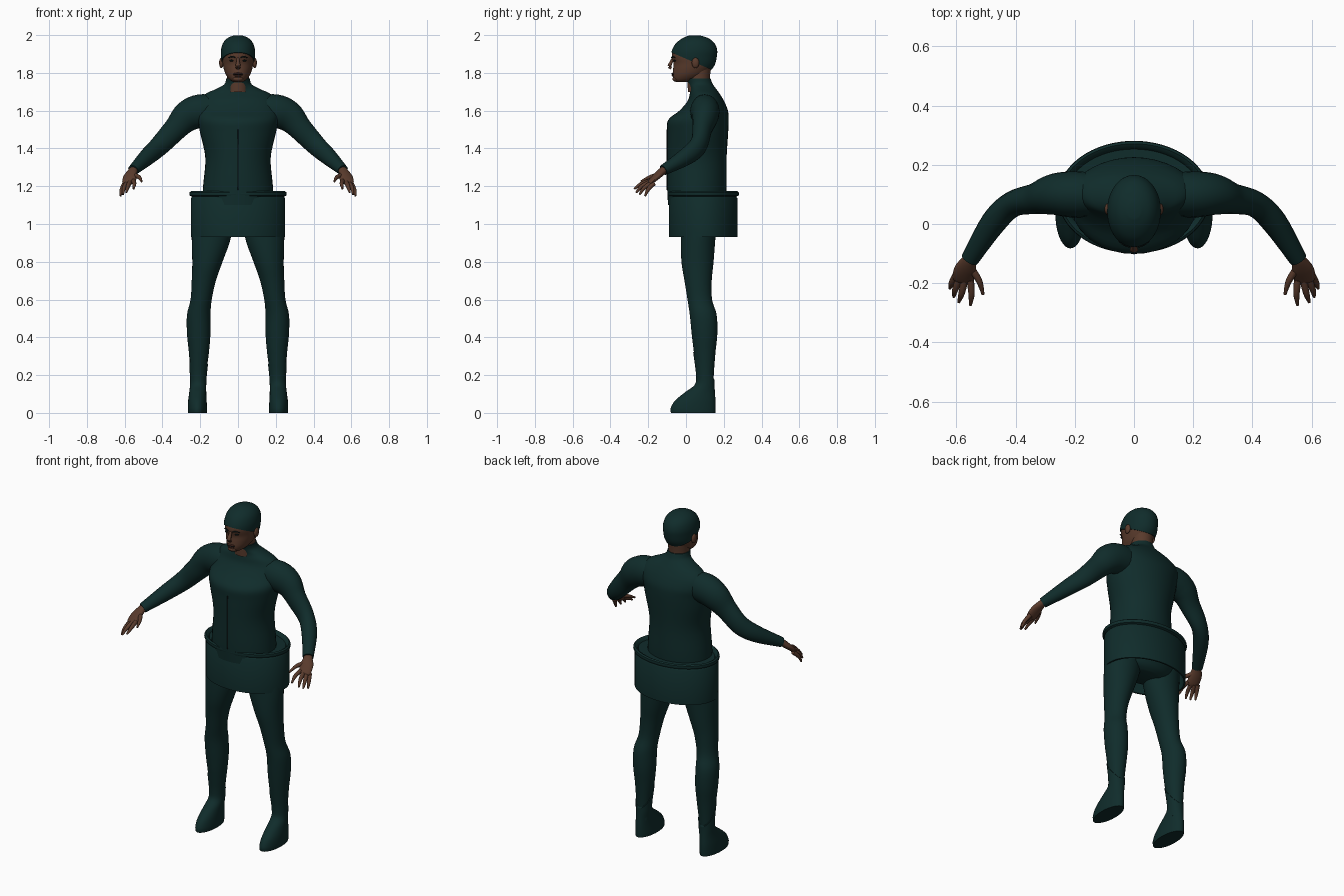
import bpy, bmesh
from math import sin, cos, pi, radians
from mathutils import Vector

cube = bpy.data.objects.get("Cube")
if cube:
    bpy.data.objects.remove(cube)


def material(name, rgb):
    m = bpy.data.materials.new(name)
    m.use_nodes = True
    m.diffuse_color = (*rgb, 1)
    bsdf = m.node_tree.nodes["Principled BSDF"]
    bsdf.inputs["Base Color"].default_value = (*rgb, 1)
    bsdf.inputs["Roughness"].default_value = 0.7
    return m


SUIT = material("dark teal suit", (0.005, 0.025, 0.024))
SKIN = material("brown skin", (0.1, 0.043, 0.025))
DARK = material("dark trim", (0.004, 0.009, 0.009))
LIPS = material("lip brown", (0.07, 0.024, 0.016))
made = []


def finish(name, bm, mat):
    bmesh.ops.recalc_face_normals(bm, faces=bm.faces)
    me = bpy.data.meshes.new(name)
    bm.to_mesh(me)
    bm.free()
    me.materials.append(mat)
    ob = bpy.data.objects.new(name, me)
    bpy.context.collection.objects.link(ob)
    made.append(ob)
    return ob


def smooth_rows(rows, steps):
    """Catmull-Rom interpolation between rows of section values."""
    out, last = [], len(rows) - 1
    for i in range(last):
        a, b, c, d = rows[max(i - 1, 0)], rows[i], rows[i + 1], rows[min(i + 2, last)]
        for k in range(steps):
            t = k / steps
            out.append([q + t / 2 * (r - p + t * (2 * p - 5 * q + 4 * r - s + t * (3 * (q - r) + s - p)))
                        for p, q, r, s in zip(a, b, c, d)])
    return out + [list(rows[last])]


def bridge(sections):
    """Skin a list of point rings and close both ends."""
    bm = bmesh.new()
    rings = [[bm.verts.new(p) for p in ring] for ring in sections]
    n = len(rings[0])
    for lo, hi in zip(rings, rings[1:]):
        for i in range(n):
            j = (i + 1) % n
            bm.faces.new((lo[i], lo[j], hi[j], hi[i]))
    bm.faces.new(rings[0])
    bm.faces.new(rings[-1])
    return bm


def stack(name, rows, mat, side=1, steps=4, n=36, grow=0, cut=None):
    """Level sections: height, half width, front y, back y, optional centre x."""
    rows = [r if len(r) == 5 else (*r, 0) for r in rows]
    sections = []
    for z, w, f, b, cx in smooth_rows(rows, steps):
        sections.append([(side * cx + w * cos(2 * pi * i / n),
                          (f + b) / 2 + (b - f) / 2 * sin(2 * pi * i / n), z) for i in range(n)])
    bm = bridge(sections)
    if grow:
        bmesh.ops.recalc_face_normals(bm, faces=bm.faces)
        bm.normal_update()
        for v, nrm in [(v, v.normal.copy()) for v in bm.verts]:
            v.co += nrm * grow
    if cut:
        point, normal = cut
        bmesh.ops.bisect_plane(bm, geom=bm.verts[:] + bm.edges[:] + bm.faces[:],
                               plane_co=point, plane_no=normal, clear_inner=True)
        edges = [e for e in bm.edges if e.is_boundary]
        bmesh.ops.holes_fill(bm, edges=edges, sides=0)
    return finish(name, bm, mat)


def tube(name, rows, mat, side=1, steps=5, n=20):
    """Sections along a path: x, y, z, radius across, radius through."""
    rows = smooth_rows([(side * r[0], *r[1:]) for r in rows], steps)
    pts = [Vector(r[:3]) for r in rows]
    sections = []
    for i, r in enumerate(rows):
        t = (pts[min(i + 1, len(pts) - 1)] - pts[max(i - 1, 0)]).normalized()
        u = t.cross(Vector((0, 0, 1))).normalized()
        v = u.cross(t)
        sections.append([pts[i] + u * r[3] * cos(2 * pi * k / n) + v * r[4] * sin(2 * pi * k / n)
                         for k in range(n)])
    return finish(name, bridge(sections), mat)


def blob(name, centre, size, mat):
    bm = bmesh.new()
    bmesh.ops.create_uvsphere(bm, u_segments=16, v_segments=10, radius=1)
    bmesh.ops.scale(bm, vec=size, verts=bm.verts)
    bmesh.ops.translate(bm, vec=centre, verts=bm.verts)
    return finish(name, bm, mat)


# Torso with collar
stack("torso", [(1.1, .19, -.095, .21), (1.2, .185, -.1, .215), (1.35, .173, -.1, .215),
                (1.48, .2, -.1, .223), (1.55, .213, -.095, .226), (1.6, .215, -.035, .222),
                (1.65, .205, .008, .202), (1.69, .17, .02, .178), (1.715, .115, .022, .16),
                (1.74, .072, .012, .142), (1.77, .063, 0, .13)], SUIT)
stack("zipper", [(1.18, .004, -.104, -.09), (1.5, .004, -.104, -.09)], DARK, steps=1, n=8)
stack("pelvis", [(.93, .1, .01, .15), (.96, .17, -.02, .185), (1.05, .2, -.05, .215), (1.13, .19, -.08, .21)], SUIT)

# Flared waist skirt: hollow wall, groove, raised rim and sunken deck
wall = [(1.1, .235), (.93, .241), (.93, .25), (1.135, .25), (1.145, .243), (1.15, .255),
        (1.158, .258), (1.168, .256), (1.174, .248), (1.168, .237), (1.155, .23), (1.155, .17)]
stack("waist_skirt", [(z, w, .091 - (w - .068), .091 + (w - .068)) for z, w in wall], SUIT, steps=1, n=64)

# Head, neck and cap
skull = [(1.753, .026, -.055, .02), (1.765, .045, -.067, .065), (1.79, .064, -.07, .105),
         (1.82, .075, -.068, .132), (1.85, .081, -.066, .15), (1.885, .085, -.075, .158),
         (1.92, .085, -.069, .16), (1.955, .075, -.048, .146), (1.98, .053, -.014, .115),
         (1.994, .02, .02, .07)]
stack("head", skull, SKIN)
stack("neck", [(1.7, .058, .01, .125), (1.77, .058, .008, .126), (1.84, .06, .01, .135)], SKIN)
stack("cap", skull, SUIT, grow=.005, cut=((0, -.07, 1.905), (0, .09, .21)))

# Face
tube("nose", [(0, -.066, 1.883, .008, .006), (0, -.077, 1.86, .009, .008), (0, -.087, 1.836, .014, .01),
              (0, -.079, 1.823, .011, .006)], SKIN)
blob("upper_lip", (0, -.068, 1.796), (.024, .009, .005), LIPS)
blob("lower_lip", (0, -.067, 1.785), (.02, .009, .005), LIPS)
blob("mouth_line", (0, -.07, 1.7905), (.026, .007, .0018), DARK)
blob("chin", (0, -.055, 1.768), (.028, .017, .014), SKIN)

# Finger paths: base, middle joint, tip
fingers = {"index": [(.553, -.19, 1.228), (.549, -.237, 1.212), (.553, -.274, 1.186)],
           "middle": [(.572, -.19, 1.222), (.583, -.236, 1.198), (.592, -.264, 1.166)],
           "ring": [(.588, -.182, 1.218), (.604, -.222, 1.19), (.609, -.246, 1.156)],
           "little": [(.6, -.17, 1.215), (.616, -.2, 1.183), (.622, -.217, 1.148)],
           "thumb": [(.55, -.15, 1.26), (.523, -.193, 1.247), (.51, -.238, 1.225)]}

for label, s in (("left", 1), ("right", -1)):
    # Face details
    blob(label + "_ear", (s * .088, .05, 1.853), (.012, .02, .028), SKIN)
    blob(label + "_eye", (s * .033, -.059, 1.865), (.013, .008, .005), DARK)
    tube(label + "_brow", [(.014, -.076, 1.881, .004, .003), (.032, -.07, 1.886, .004, .004),
                           (.052, -.057, 1.88, .003, .002)], DARK, s, n=8)
    # Arm
    tube(label + "_arm", [(.1, .1, 1.6, .07, .08), (.2, .1, 1.598, .078, .088), (.27, .1, 1.568, .07, .082),
                          (.33, .086, 1.505, .053, .064), (.41, .067, 1.42, .044, .055),
                          (.475, .005, 1.36, .043, .047), (.555, -.12, 1.285, .03, .028)], SUIT, s)
    # Hand
    tube(label + "_palm", [(.546, -.106, 1.293, .024, .02), (.557, -.125, 1.28, .026, .02),
                           (.57, -.155, 1.253, .037, .018), (.579, -.188, 1.222, .035, .013),
                           (.581, -.196, 1.215, .026, .008)], SKIN, s)
    for finger, path in fingers.items():
        radii = (.0125, .0105, .005)
        tube(f"{label}_{finger}_finger", [(*p, r, r) for p, r in zip(path, radii)], SKIN, s, n=12)
    # Leg
    stack(label + "_leg", [(.1, .036, .07, .145, .21), (.2, .041, .06, .147, .21), (.32, .053, .042, .156, .207),
                           (.42, .062, .03, .166, .208), (.52, .062, .02, .162, .208), (.6, .056, .008, .138, .195),
                           (.7, .064, -.008, .136, .181), (.8, .08, -.024, .146, .162),
                           (.93, .104, -.027, .156, .141), (1.08, .11, -.02, .17, .13)], SUIT, s)
    # Boot, with the shaft sloping down toward the heel
    stack(label + "_boot", [(0, .05, -.08, .155, .215), (.025, .051, -.081, .156, .215), (.065, .049, -.058, .156, .215),
                            (.11, .045, -.004, .153, .213), (.15, .043, .047, .151, .211), (.2, .045, .053, .151, .21),
                            (.27, .051, .045, .155, .208), (.36, .061, .032, .165, .207)], SUIT, s,
          cut=((0, .04, .32), (0, -.13, -.1)))

# Shading
bpy.ops.object.select_all(action='DESELECT')
for ob in made:
    ob.select_set(True)
bpy.context.view_layer.objects.active = made[0]
bpy.ops.object.shade_smooth_by_angle(angle=radians(40))
